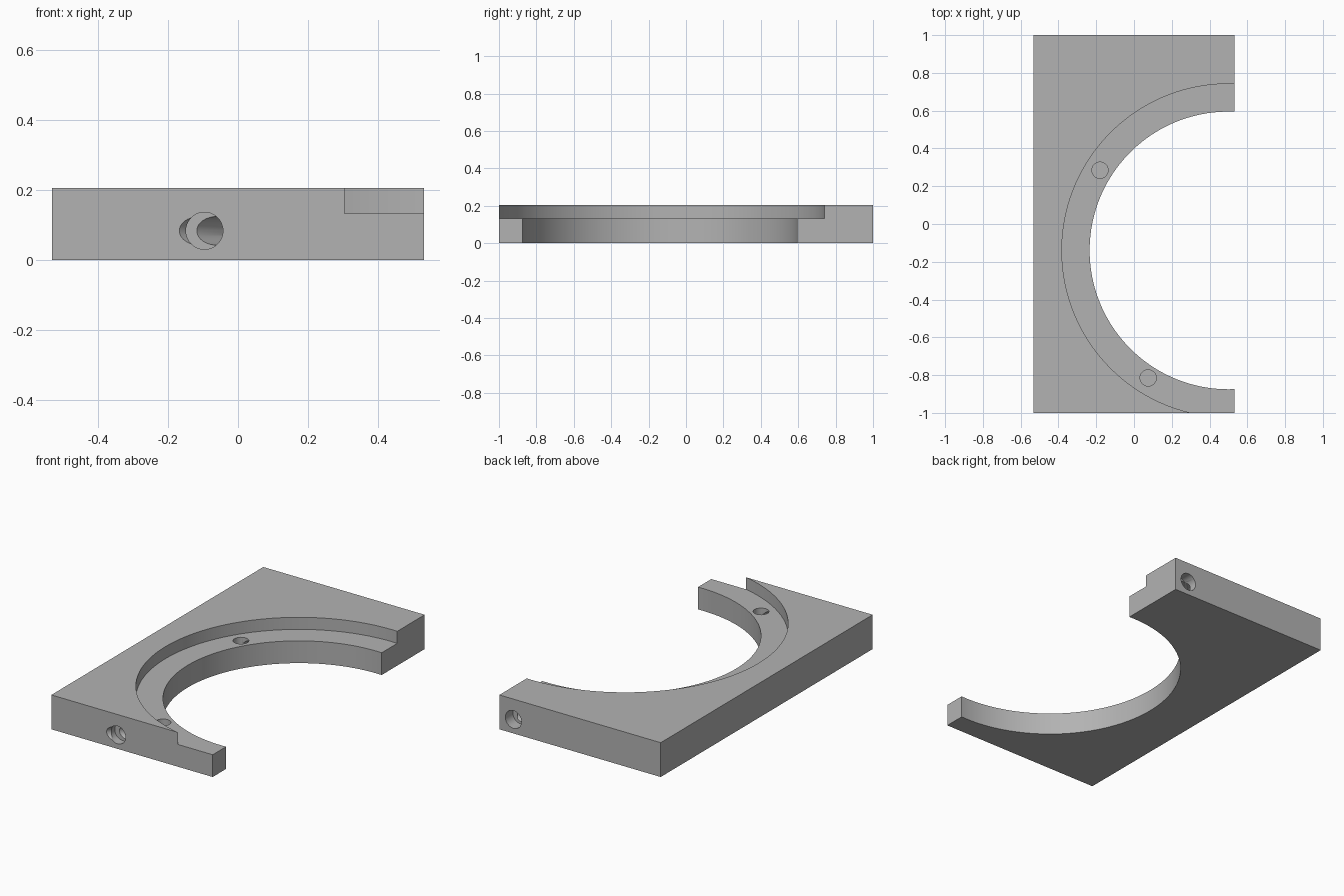
import bpy, math
from mathutils import Vector

if "Cube" in bpy.data.objects:
    bpy.data.objects.remove(bpy.data.objects["Cube"])

grey = bpy.data.materials.new("plain_grey")
grey.diffuse_color = (0.45, 0.45, 0.45, 1)
grey.use_nodes = True
grey.node_tree.nodes["Principled BSDF"].inputs["Base Color"].default_value = grey.diffuse_color

W, H = 0.533, 0.205           # half width, thickness
CX, CY = 0.5, -0.14           # centre of the ring opening
LEDGE = 0.133                 # height of the recessed ledge
PORT_Z = 0.083                # height of the drilled ports

# rectangular plate
bpy.ops.mesh.primitive_cube_add(size=1, location=(0, 0, H / 2))
plate = bpy.context.object
plate.name = "ring_clamp_plate"
plate.scale = (2 * W, 2, H)
bpy.ops.object.transform_apply(location=True, rotation=True, scale=True)
plate.data.materials.append(grey)


def cut(cutter):
    """Subtract a helper from the plate, then remove it."""
    cutter.name = "cutter"
    cutter.hide_render = True
    cutter.data.materials.append(grey)
    mod = plate.modifiers.new("cut", 'BOOLEAN')
    mod.operation = 'DIFFERENCE'
    mod.solver = 'EXACT'
    mod.object = cutter
    bpy.context.view_layer.objects.active = plate
    bpy.ops.object.modifier_apply(modifier=mod.name)
    bpy.data.objects.remove(cutter)


def drill(start, end, radius, sides=40):
    """Cut a round hole from start to end."""
    a, b = Vector(start), Vector(end)
    bpy.ops.mesh.primitive_cylinder_add(vertices=sides, radius=radius,
                                        depth=(b - a).length, location=(a + b) / 2)
    tool = bpy.context.object
    tool.rotation_euler = (b - a).to_track_quat('Z', 'Y').to_euler()
    bpy.context.view_layer.update()
    cut(tool)


# round opening and the wider recessed ledge
drill((CX, CY, -0.1), (CX, CY, 0.4), 0.735, 160)
drill((CX, CY, LEDGE), (CX, CY, 0.4), 0.882, 160)

# each port: straight mouth, slanted channel, vertical outlet in the ledge
ports = [
    # mouth x, mouth outside y, mouth end y, channel start, outlet
    (-0.096, -1.1, -0.95, (-0.18, -1.07), (0.075, -0.815)),
    (0.44, 1.1, 0.93, (0.44, 0.95), (-0.18, 0.285)),
]
for x, y_out, y_in, start, outlet in ports:
    drill((x, y_out, PORT_Z), (x, y_in, PORT_Z), 0.053)
    drill((*start, PORT_Z), (*outlet, PORT_Z), 0.041)
    drill((*outlet, 0.3), (*outlet, 0.041), 0.043)

# smooth curved walls, crisp edges
bpy.ops.object.select_all(action='DESELECT')
plate.select_set(True)
bpy.context.view_layer.objects.active = plate
bpy.ops.object.shade_smooth_by_angle(angle=math.radians(30))
